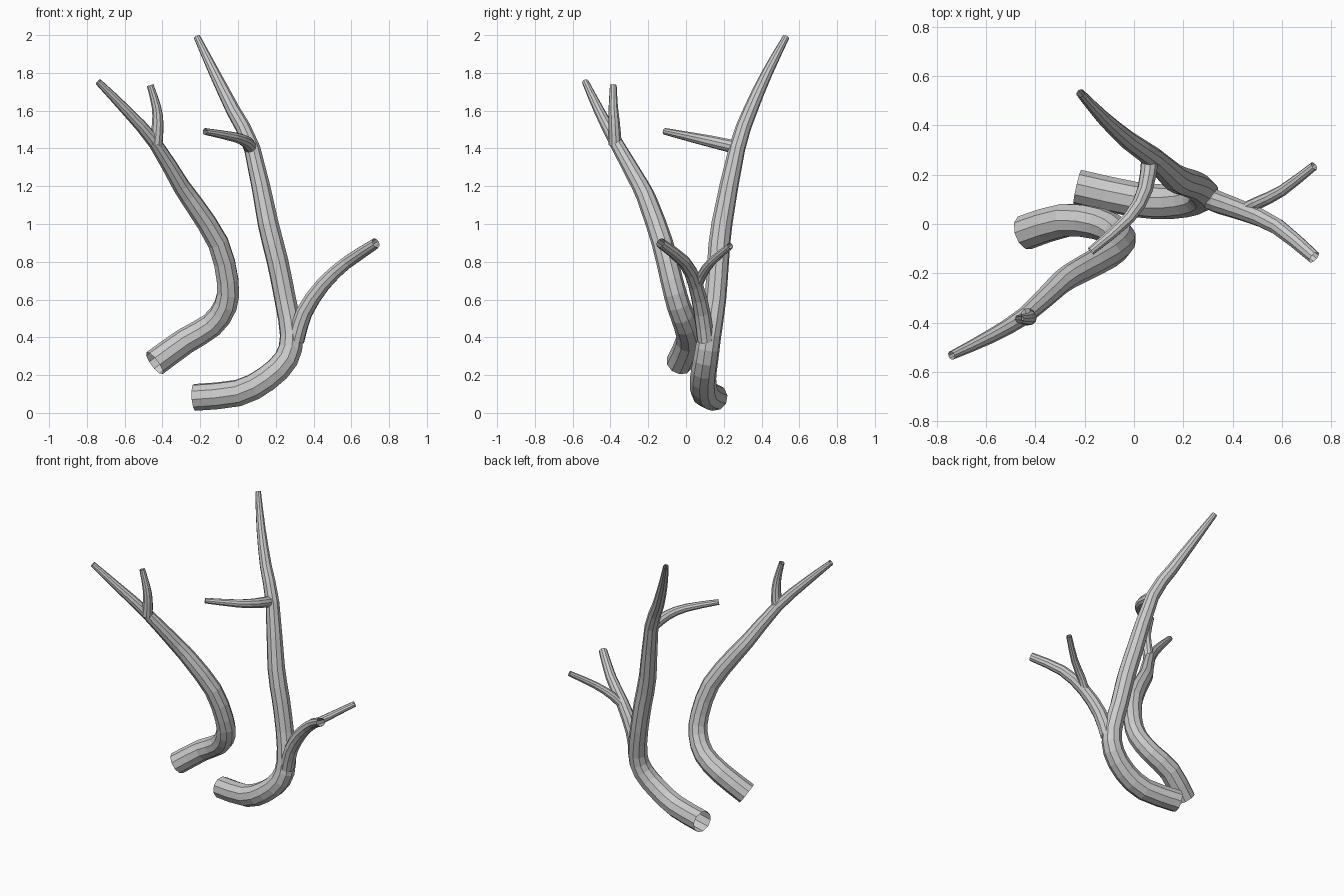
import bpy, bmesh, math
from mathutils import Vector

SIDES = 10
STEPS = 2

bark = bpy.data.materials.new("pale grey bark")
bark.diffuse_color = (0.6, 0.6, 0.6, 1)


def smooth_path(pts):
    """Catmull-Rom through (x, y, z, radius) points."""
    p = [Vector(q) for q in pts]
    p = [2 * p[0] - p[1]] + p + [2 * p[-1] - p[-2]]
    out = []
    for i in range(1, len(p) - 2):
        a, b, c, d = p[i - 1:i + 3]
        for s in range(STEPS):
            t = s / STEPS
            out.append(0.5 * (2 * b + (c - a) * t + (2 * a - 5 * b + 4 * c - d) * t ** 2
                              + (3 * b - a - 3 * c + d) * t ** 3))
    out.append(p[-2])
    return out


def limb(name, pts):
    """Open-ended tapering tube swept along a path without twisting."""
    path = smooth_path(pts)
    pos = [q.to_3d() for q in path]
    bm = bmesh.new()
    rings = []
    side = None
    for i, q in enumerate(path):
        tan = (pos[min(i + 1, len(pos) - 1)] - pos[max(i - 1, 0)]).normalized()
        if side is None:
            side = tan.orthogonal()
        side = (side - tan * side.dot(tan)).normalized()
        up = tan.cross(side)
        rings.append([bm.verts.new(pos[i] + q[3] * (side * math.cos(a) + up * math.sin(a)))
                      for a in (2 * math.pi * k / SIDES for k in range(SIDES))])
    for r0, r1 in zip(rings, rings[1:]):
        for k in range(SIDES):
            n = (k + 1) % SIDES
            bm.faces.new((r0[k], r0[n], r1[n], r1[k]))
    me = bpy.data.meshes.new(name)
    bm.to_mesh(me)
    bm.free()
    me.materials.append(bark)
    bpy.context.collection.objects.link(bpy.data.objects.new(name, me))


# Tall stem and its three twigs
limb("tall_stem", [
    (-0.23, 0.15, 0.082, 0.072), (0.0, 0.10, 0.105, 0.072), (0.15, 0.09, 0.18, 0.07),
    (0.255, 0.105, 0.285, 0.067), (0.283, 0.125, 0.41, 0.062), (0.25, 0.155, 0.60, 0.058),
    (0.21, 0.17, 0.80, 0.058), (0.16, 0.19, 1.0, 0.056), (0.075, 0.27, 1.40, 0.044),
    (-0.025, 0.34, 1.60, 0.038), (-0.125, 0.43, 1.80, 0.029), (-0.217, 0.53, 1.99, 0.018)])
limb("low_branch", [
    (0.305, 0.105, 0.38, 0.046), (0.35, 0.085, 0.53, 0.045), (0.45, 0.05, 0.68, 0.04),
    (0.58, -0.01, 0.80, 0.034), (0.73, -0.135, 0.90, 0.027)])
limb("low_branch_twig", [
    (0.43, 0.05, 0.65, 0.028), (0.50, 0.085, 0.73, 0.026), (0.60, 0.135, 0.80, 0.023),
    (0.73, 0.235, 0.885, 0.018)])
limb("side_twig", [
    (0.065, 0.27, 1.405, 0.036), (0.045, 0.14, 1.435, 0.032), (-0.02, 0.025, 1.46, 0.026),
    (-0.175, -0.11, 1.49, 0.018)])

# Leaning stem and its twig
limb("leaning_stem", [
    (-0.442, -0.035, 0.263, 0.072), (-0.28, 0.015, 0.38, 0.07), (-0.14, 0.0, 0.465, 0.066),
    (-0.065, -0.04, 0.57, 0.063), (-0.055, -0.075, 0.70, 0.06), (-0.105, -0.125, 0.90, 0.057),
    (-0.23, -0.195, 1.10, 0.052), (-0.30, -0.24, 1.20, 0.047), (-0.44, -0.37, 1.43, 0.036),
    (-0.59, -0.46, 1.60, 0.028), (-0.74, -0.533, 1.753, 0.018)])
limb("leaning_stem_twig", [
    (-0.435, -0.375, 1.42, 0.036), (-0.425, -0.38, 1.53, 0.031), (-0.432, -0.385, 1.62, 0.025),
    (-0.465, -0.385, 1.735, 0.018)])
